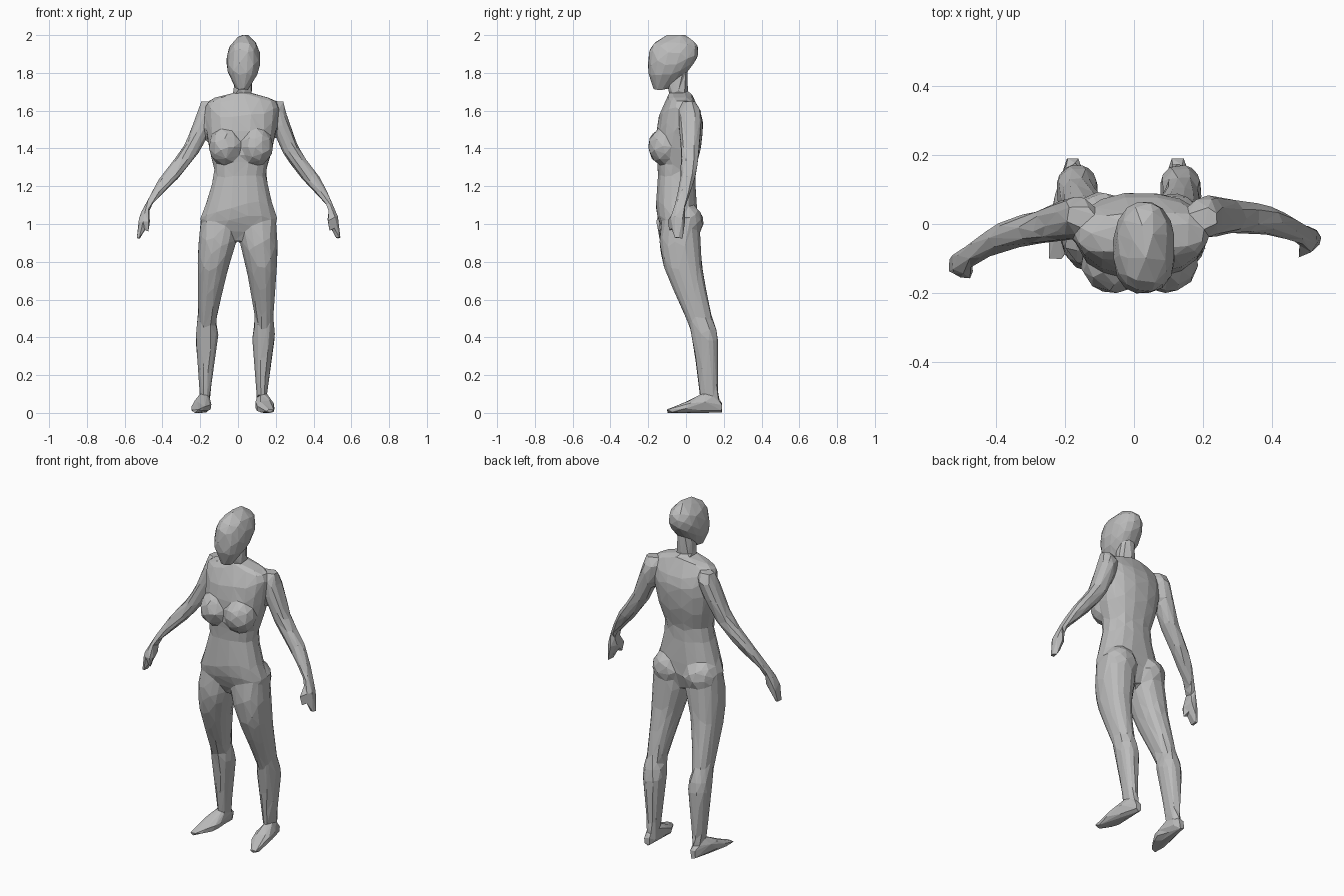
import bpy, bmesh, math
from mathutils import Matrix, Vector

old = bpy.data.objects.get("Cube")
if old:
    bpy.data.objects.remove(old)

bm = bmesh.new()


def lean(point):
    """The whole stance tips slightly to its left from the hips up."""
    return Vector((point.x + 0.03 * (point.z - 0.9), point.y, point.z))


def smooth(slices, steps=3):
    """Fill in slices along a curve that passes through the given ones."""
    keys = [Vector(s) for s in slices]
    keys = [keys[0], *keys, keys[-1]]
    result = []
    for before, start, end, after in zip(keys, keys[1:], keys[2:], keys[3:]):
        for step in range(steps):
            t = step / steps
            middle = start.lerp(end, t)
            bend_in = (end - before) / 2 - (end - start)
            bend_out = (after - start) / 2 - (end - start)
            result.append(middle + t * (1 - t) * ((1 - t) * bend_in - t * bend_out))
    return result + [keys[-1]]


def loft(slices, side=1, swing=0, lengthwise=False, sides=16, roundness=0.87):
    """Closed skin through slices: position, centre pair, radius pair.

    Slices stack upward, or from heel to toe when lengthwise."""
    rings = []
    for position, x, other, radius_x, radius_other in smooth(slices):
        ring = []
        for i in range(sides):
            angle = math.tau * (i + 0.5) / sides
            c, s = math.cos(angle), math.sin(angle)
            across = side * x + radius_x * math.copysign(abs(c) ** roundness, c)
            along = other + radius_other * math.copysign(abs(s) ** roundness, s)
            if lengthwise:
                point = Vector((across, position, along))
            else:
                forward = side * swing * (1.6 - position)
                point = Vector((across, along + forward, position))
            ring.append(bm.verts.new(lean(point)))
        rings.append(ring)
    faces = [bm.faces.new(rings[0]), bm.faces.new(rings[-1])]
    for lower, upper in zip(rings, rings[1:]):
        for i in range(sides):
            j = (i + 1) % sides
            faces.append(bm.faces.new((lower[i], lower[j], upper[j], upper[i])))
    bmesh.ops.recalc_face_normals(bm, faces=faces)


def ball(center, radii):
    place = Matrix.Translation(lean(Vector(center))) @ Matrix.Diagonal((*radii, 1))
    bmesh.ops.create_icosphere(bm, subdivisions=3, radius=1, matrix=place)


# Head, from crown to chin
loft([(2, 0, -.05, .02, .05),
      (1.95, 0, -.06, .07, .12),
      (1.88, 0, -.07, .09, .13),
      (1.8, 0, -.1, .08, .1),
      (1.71, 0, -.14, .03, .03)])

# Neck
loft([(1.84, 0, -.05, .05, .06),
      (1.7, 0, -.04, .05, .05),
      (1.62, 0, -.03, .09, .07)])

# Torso, from collar to crotch
loft([(1.69, 0, -.03, .06, .06),
      (1.65, 0, -.03, .18, .08),
      (1.55, 0, -.03, .19, .12),
      (1.4, 0, -.04, .17, .12),
      (1.27, 0, -.05, .14, .1),
      (1.1, 0, -.05, .18, .11),
      (1, 0, -.04, .2, .1),
      (.91, 0, -.03, .04, .06)])

for side in (-1, 1):
    # Bust and seat
    ball((side * .08, -.11, 1.41), (.09, .09, .1))
    ball((side * .1, 0, 1.01), (.1, .09, .1))

    # Arm, from shoulder to fingertips
    loft([(1.65, .18, .02, .04, .03),
          (1.58, .19, .02, .05, .06),
          (1.4, .26, .01, .05, .05),
          (1.25, .37, -.01, .05, .04),
          (1.1, .48, -.06, .02, .03),
          (1.02, .5, -.08, .03, .04),
          (.92, .53, -.08, .01, .02)], side, swing=.06)

    # Thumb
    ball((side * .48, -.11 + side * .03, 1), (.01, .02, .04))

    # Leg, from hip to ankle
    loft([(1.02, .1, -.03, .1, .1),
          (.9, .11, -.03, .1, .11),
          (.75, .13, -.01, .08, .1),
          (.5, .15, .07, .05, .07),
          (.4, .15, .1, .06, .07),
          (.12, .15, .12, .03, .05),
          (.03, .15, .13, .03, .06)], side)

    # Foot, from heel to toe, turned slightly outward
    loft([(.19, .15, .03, .02, .03),
          (.1, .16, .05, .04, .05),
          (0, .17, .03, .05, .03),
          (-.1, .2, .01, .02, .01)], side, lengthwise=True)

mesh = bpy.data.meshes.new("body")
bm.to_mesh(mesh)
bm.free()
body = bpy.data.objects.new("body", mesh)
bpy.context.collection.objects.link(body)
bpy.context.view_layer.objects.active = body
body.select_set(True)

# Fuse the parts into one skin, then reduce it to broad flat facets
fuse = body.modifiers.new("fuse", "REMESH")
fuse.mode = "VOXEL"
fuse.voxel_size = 0.009
bpy.ops.object.modifier_apply(modifier=fuse.name)
facet = body.modifiers.new("facet", "DECIMATE")
triangles = sum(len(face.vertices) - 2 for face in body.data.polygons)
facet.ratio = min(1, 1300 / triangles)
bpy.ops.object.modifier_apply(modifier=facet.name)
bpy.ops.object.shade_flat()

# Single gray colour
gray = bpy.data.materials.new("gray")
gray.use_nodes = True
color = (0.5, 0.5, 0.5, 1)
gray.diffuse_color = color
gray.node_tree.nodes["Principled BSDF"].inputs["Base Color"].default_value = color
body.data.materials.clear()
body.data.materials.append(gray)
